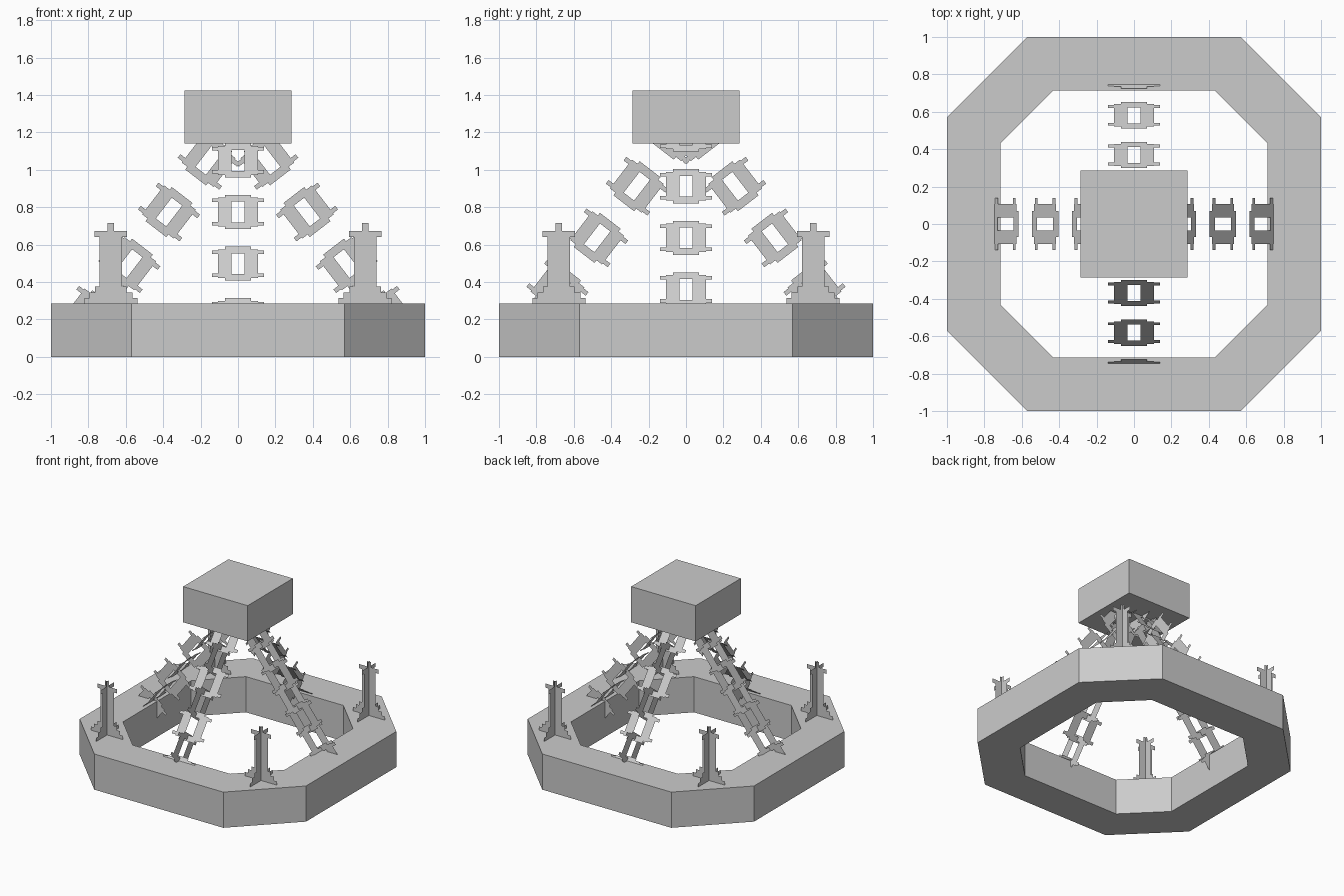
import bpy, bmesh, math
from mathutils import Vector

if "Cube" in bpy.data.objects:
    bpy.data.objects.remove(bpy.data.objects["Cube"])

stone = bpy.data.materials.new("light_grey")
GREY = (0.6, 0.6, 0.6, 1)
stone.diffuse_color = GREY
stone.use_nodes = True
stone.node_tree.nodes["Principled BSDF"].inputs["Base Color"].default_value = GREY

RING_TOP = 0.285
UP = Vector((0, 0, 1))


def finish(name, bm):
    mesh = bpy.data.meshes.new(name)
    bm.to_mesh(mesh)
    bm.free()
    mesh.materials.append(stone)
    ob = bpy.data.objects.new(name, mesh)
    bpy.context.collection.objects.link(ob)
    return ob


def add_sheet(bm, outline, origin, across, along):
    """Flat face from (across, along) pairs."""
    bm.faces.new([bm.verts.new(origin + across * a + along * b) for a, b in outline])


# Octagonal base ring
def octagon(bm, half, cut, z):
    pts = []
    for sx, sy in ((1, 1), (-1, 1), (-1, -1), (1, -1)):
        pair = [(sx * half, sy * cut), (sx * cut, sy * half)]
        pts += pair if sx * sy > 0 else pair[::-1]
    return [bm.verts.new((x, y, z)) for x, y in pts]


bm = bmesh.new()
loops = [octagon(bm, 1, 0.57, 0), octagon(bm, 1, 0.57, RING_TOP),
         octagon(bm, 0.715, 0.43, RING_TOP), octagon(bm, 0.715, 0.43, 0)]
for i in range(4):
    a, b = loops[i], loops[(i + 1) % 4]
    for j in range(8):
        k = (j + 1) % 8
        bm.faces.new((a[j], a[k], b[k], b[j]))
bmesh.ops.recalc_face_normals(bm, faces=bm.faces)
finish("base_ring", bm)

# Block held up at the centre
bm = bmesh.new()
bmesh.ops.create_cube(bm, size=0.57)
for v in bm.verts:
    v.co.z = 1.14 if v.co.z < 0 else 1.425
finish("top_block", bm)

# Corner posts: two crossed sheets with a stepped foot and a small capital
half_post = [(0.142, 0), (0.142, 0.03), (0.115, 0.03), (0.115, 0.06),
             (0.085, 0.06), (0.085, 0.09), (0.06, 0.09), (0.06, 0.355),
             (0.087, 0.355), (0.087, 0.388), (0.018, 0.388), (0.018, 0.43)]
post_outline = half_post + [(-a, b) for a, b in reversed(half_post)]
for side, sx in (("left", 1), ("right", -1)):
    for end, sy in (("front", -1), ("back", 1)):
        bm = bmesh.new()
        foot = Vector((sx * 0.68, sy * 0.68, RING_TOP))
        for across in (Vector((1, 0, 0)), Vector((0, 1, 0))):
            add_sheet(bm, post_outline, foot, across, UP)
        finish(f"{end}_{side}_post", bm)

# Chains: flat links, alternately standing and lying, leaning in to the block
quarter = [(0, 0.115), (0.07, 0.115), (0.07, 0.097), (0.107, 0.097), (0.107, 0.09),
           (0.14, 0.09), (0.14, 0.066), (0.107, 0.066)]
hole = [(0, -0.07), (0.035, -0.07), (0.035, 0.07), (0, 0.07)]
half_link = quarter + [(a, -b) for a, b in reversed(quarter)] + hole
other_half = [(-a, b) for a, b in reversed(half_link)]

for n, name in enumerate(("left", "back", "right", "front")):
    angle = n * math.pi / 2
    out = Vector((round(math.cos(angle)), round(math.sin(angle)), 0))
    tangent = UP.cross(out)
    along = (UP * 1.3 - out).normalized()
    normal = (UP + out * 1.3).normalized()
    bm = bmesh.new()
    for k in range(8):
        z = 0.222 + 0.138 * k
        centre = out * (0.475 + (0.636 - z) / 1.3) + UP * z
        across = normal if (k + n) % 2 == 0 else -tangent
        for outline in (half_link, other_half):
            add_sheet(bm, outline, centre, across, along)
    bmesh.ops.remove_doubles(bm, verts=bm.verts, dist=0.0001)
    # Lying links face upward
    bm.normal_update()
    for f in bm.faces:
        if f.normal.z < -0.1:
            f.normal_flip()
    finish(f"{name}_chain", bm)
